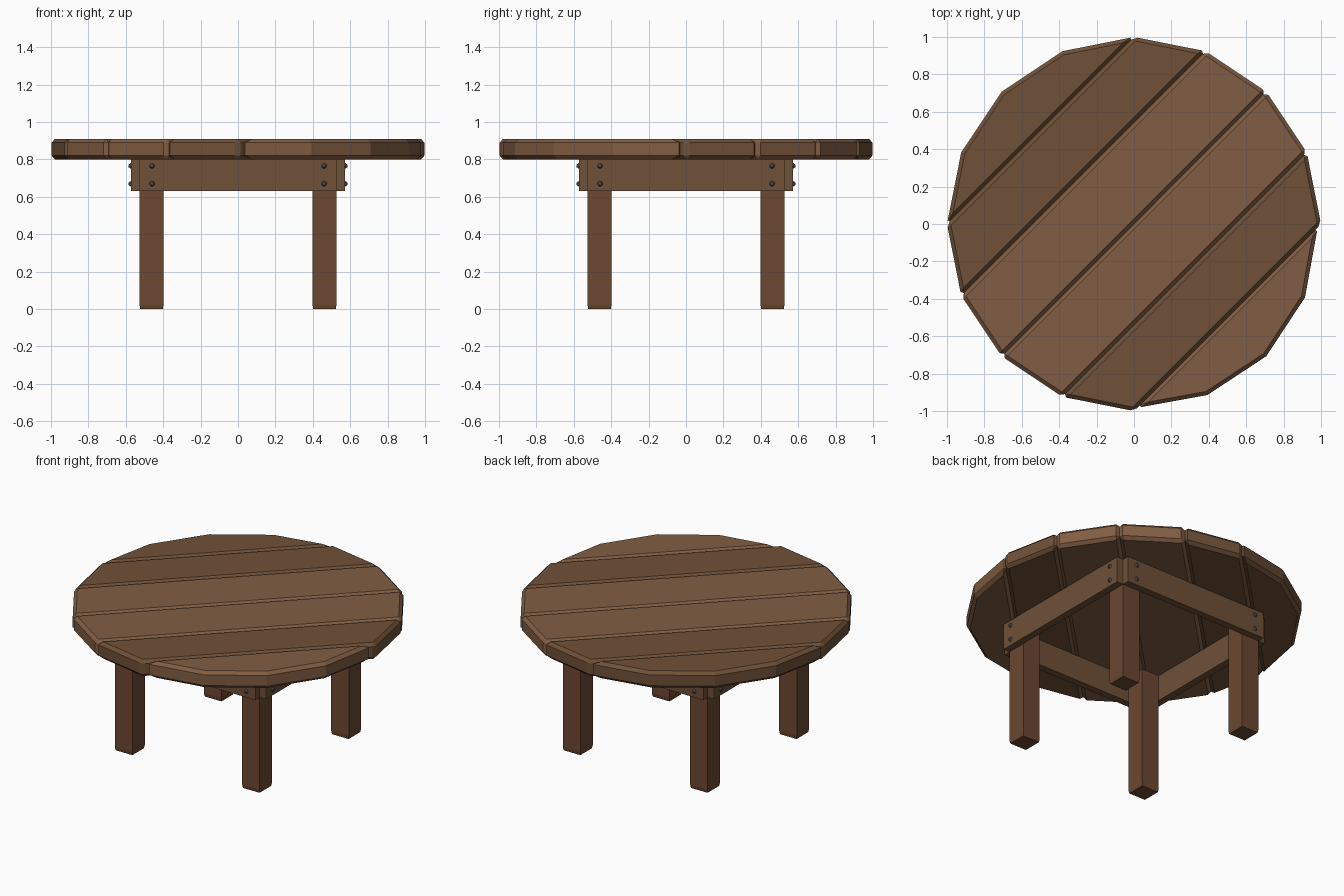
import bpy, bmesh
from math import sin, cos, radians, pi
from mathutils import Matrix

if "Cube" in bpy.data.objects:
    bpy.data.objects.remove(bpy.data.objects["Cube"])


def material(name, rgb):
    m = bpy.data.materials.new(name)
    m.diffuse_color = (*rgb, 1)
    m.use_nodes = True
    m.node_tree.nodes["Principled BSDF"].inputs["Base Color"].default_value = m.diffuse_color
    return m


DARK = material("dark_wood", (0.16, 0.082, 0.04))
LIGHT = material("light_wood", (0.22, 0.11, 0.056))
LEG = material("leg_wood", (0.15, 0.063, 0.031))
STEEL = material("screw_metal", (0.13, 0.11, 0.10))


def finish(bm, name, mat):
    bmesh.ops.recalc_face_normals(bm, faces=bm.faces[:])
    me = bpy.data.meshes.new(name)
    bm.to_mesh(me)
    bm.free()
    me.materials.append(mat)
    ob = bpy.data.objects.new(name, me)
    bpy.context.collection.objects.link(ob)
    return ob


def plank(name, angles, mat, length=1.0):
    """Slice of the 16-sided top, running along the x=y diagonal, chamfered."""
    bm = bmesh.new()
    ring = [bm.verts.new((cos(radians(a)) * length, sin(radians(a)), 0.80)) for a in angles]
    face = bm.faces.new(ring)
    ext = bmesh.ops.extrude_face_region(bm, geom=[face])
    bmesh.ops.translate(bm, vec=(0, 0, 0.11),
                        verts=[v for v in ext["geom"] if isinstance(v, bmesh.types.BMVert)])
    bmesh.ops.recalc_face_normals(bm, faces=bm.faces[:])
    sharp = [e for e in bm.edges if e.calc_face_angle() > radians(32)]
    bmesh.ops.bevel(bm, geom=sharp, offset=0.02, offset_type='OFFSET', segments=1,
                    profile=0.5, affect='EDGES', clamp_overlap=True)
    bmesh.ops.rotate(bm, verts=bm.verts[:], matrix=Matrix.Rotation(pi / 4, 3, 'Z'))
    finish(bm, name, mat)


def box(bm, lo, hi):
    g = bmesh.ops.create_cube(bm, size=1)
    for v in g["verts"]:
        v.co = [l + (c + 0.5) * (h - l) for c, l, h in zip(v.co, lo, hi)]
    return g["verts"]


# Table top: six planks meeting at the corners of the 16-gon
S = 22.5
plank("plank_1", [S * k for k in (2, 3, 4, 5, 6)], DARK)
plank("plank_2", [S * k for k in (1, 2, 6, 7)], DARK)
plank("plank_3", [S * k for k in (0, 1, 7, 8)], LIGHT)
plank("plank_4", [S * k for k in (8, 9, 15, 16)], LIGHT)
plank("plank_5", [S * k for k in (9, 10, 14, 15)], DARK)
plank("plank_6", [S * k for k in (10, 11, 12, 13, 14)], LIGHT, 0.965)

# Legs with slightly eased feet
for sx, xn in ((-1, "left"), (1, "right")):
    for sy, yn in ((-1, "front"), (1, "back")):
        bm = bmesh.new()
        x, y, h = sx * 0.4625, sy * 0.4625, 0.064
        box(bm, (x - h, y - h, 0), (x + h, y + h, 0.80))
        cut = bmesh.ops.bisect_plane(bm, geom=bm.verts[:] + bm.edges[:] + bm.faces[:],
                                     plane_co=(0, 0, 0.022), plane_no=(0, 0, 1))
        for v in bm.verts:
            if v.co.z < 0.01:
                v.co.x += (x - v.co.x) * 0.06
                v.co.y += (y - v.co.y) * 0.06
        finish(bm, f"{yn}_{xn}_leg", LEG)

# Aprons outside the legs, each with four domed screws
for i, side in enumerate(("front", "right", "back", "left")):
    turn = Matrix.Rotation(i * pi / 2, 3, 'Z')
    bm = bmesh.new()
    box(bm, (-0.527, -0.573, 0.63), (0.527, -0.5265, 0.80))
    bmesh.ops.rotate(bm, verts=bm.verts[:], matrix=turn)
    finish(bm, f"{side}_apron", DARK)
    bm = bmesh.new()
    for x in (-0.46, 0.46):
        for z in (0.67, 0.765):
            bmesh.ops.create_cone(
                bm, cap_ends=True, segments=8, radius1=0.016, radius2=0.007, depth=0.014,
                matrix=Matrix.Translation((x, -0.578, z)) @ Matrix.Rotation(pi / 2, 4, 'X'))
    bmesh.ops.rotate(bm, verts=bm.verts[:], matrix=turn)
    finish(bm, f"{side}_screws", STEEL)
